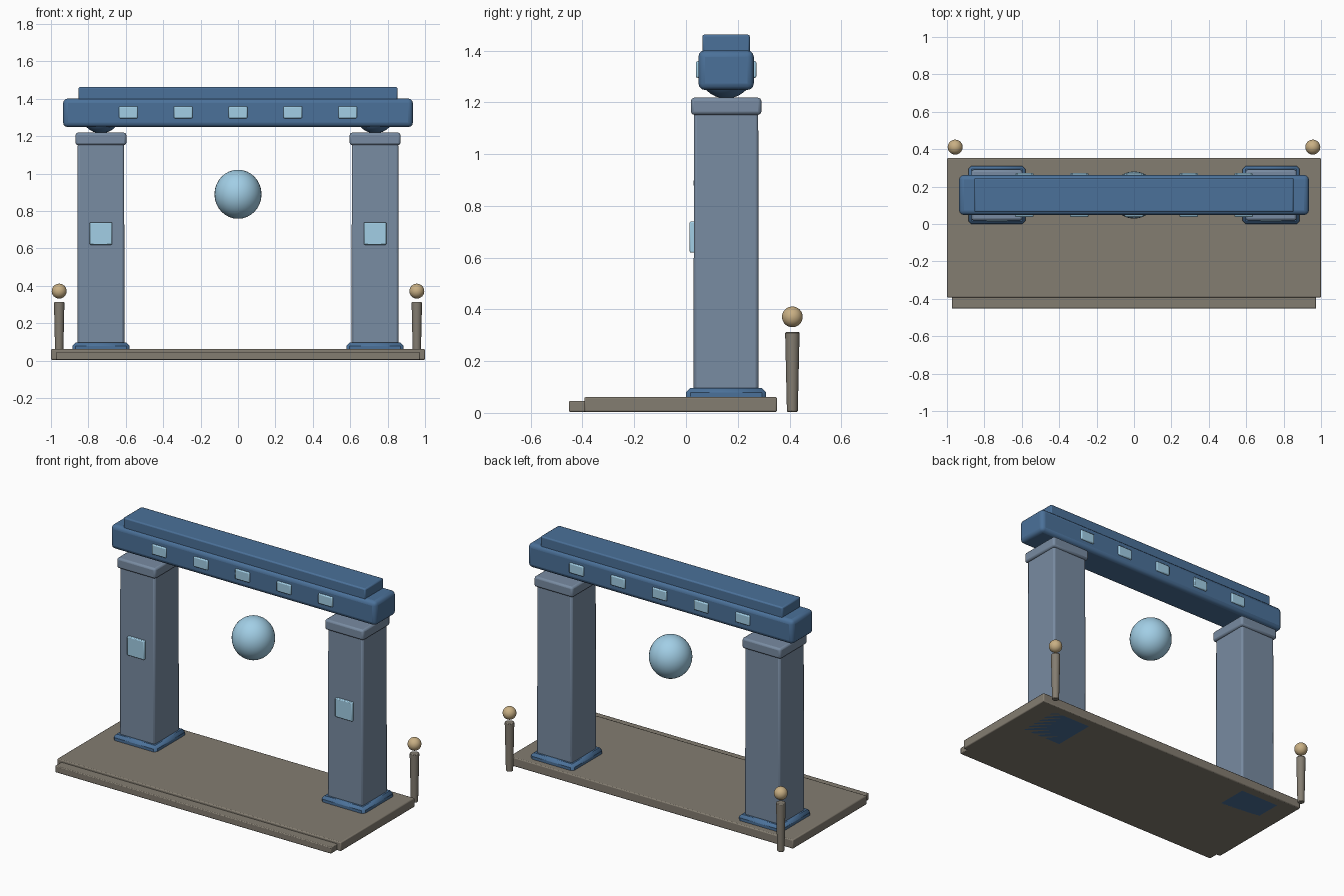
import bpy, math

if "Cube" in bpy.data.objects:
    bpy.data.objects.remove(bpy.data.objects["Cube"])

CY = 0.155      # depth centre of the gate
PX = 0.733      # pillar offset from centre
BASE = 0.004


def mat(name, rgb):
    m = bpy.data.materials.new(name)
    m.diffuse_color = (*rgb, 1)
    m.use_nodes = True
    m.node_tree.nodes["Principled BSDF"].inputs["Base Color"].default_value = m.diffuse_color
    return m


STONE = mat("warm_stone", (0.23, 0.205, 0.165))
SLATE = mat("slate", (0.19, 0.26, 0.36))
BLUE = mat("deep_blue", (0.07, 0.165, 0.32))
GLOW = mat("pale_glow", (0.36, 0.62, 0.79))
BRASS = mat("brass", (0.58, 0.43, 0.23))


def finish(name, m, bevel=0, segments=2):
    o = bpy.context.object
    o.name = name
    o.data.materials.append(m)
    bpy.ops.object.transform_apply(location=False, rotation=False, scale=True)
    if bevel:
        b = o.modifiers.new("bevel", 'BEVEL')
        b.width, b.segments, b.limit_method = bevel, segments, 'ANGLE'
    bpy.ops.object.shade_smooth_by_angle(angle=math.radians(35))
    return o


def box(name, x, y, z, m, bevel=0.008, segments=2):
    """Box from (min, max) pairs."""
    bpy.ops.mesh.primitive_cube_add(size=1, location=[sum(p) / 2 for p in (x, y, z)])
    bpy.context.object.scale = [p[1] - p[0] for p in (x, y, z)]
    return finish(name, m, bevel, segments)


def ball(name, loc, r, m, stretch=1):
    bpy.ops.mesh.primitive_uv_sphere_add(segments=32, ring_count=16, radius=r, location=loc)
    bpy.context.object.scale.z = stretch
    return finish(name, m)


def around(c, half):
    return (c - half, c + half)


# Floor slab and front step
box("platform", (-1, 1), (-0.393, 0.352), (BASE, 0.061), STONE, 0.006)
box("front_step", (-0.973, 0.973), (-0.453, -0.30), (BASE, 0.046), STONE, 0.005)

# Paired pillars, fittings and lamp posts
for side, s in (("left", -1), ("right", 1)):
    x = s * PX
    box(side + "_plinth", around(x, 0.153), around(CY, 0.155), (BASE, 0.096), BLUE, 0.017, 1)
    shaft = box(side + "_pillar", around(x, 0.126), around(CY, 0.126), (0.03, 1.16), SLATE, 0.012)
    for v in shaft.data.vertices:      # slight taper
        if v.co.z > 0:
            v.co.x *= 0.985
            v.co.y *= 0.985
    box(side + "_capital", around(x, 0.136), around(CY, 0.136), (1.152, 1.218), SLATE, 0.012)
    ball(side + "_bearing", (x, CY, 1.322), 0.107, BLUE)
    box(side + "_pillar_panel", around(x, 0.06), (0.014, 0.05), around(0.679, 0.06), GLOW, 0.005)
    # Lamp post and its floating ball
    px = s * 0.956
    bpy.ops.mesh.primitive_cone_add(vertices=20, radius1=0.021, radius2=0.028,
                                    depth=0.308, location=(px, 0.411, 0.158))
    finish(side + "_lamp_post", STONE, 0.004)
    ball(side + "_lamp_ball", (px, 0.411, 0.371), 0.04, BRASS)

# Lintel with top slab
box("lintel", around(0, 0.935), around(CY, 0.107), (1.248, 1.401), BLUE, 0.025, 3)
box("top_slab", around(0, 0.853), around(CY, 0.092), (1.39, 1.462), BLUE, 0.008)

# Glowing inlays that pass through the lintel
for i in range(5):
    box(f"lintel_inlay_{i + 1}", around((i - 2) * 0.293, 0.05), around(CY, 0.117),
        around(1.327, 0.032), GLOW, 0.006)

# Hanging orb
ball("orb", (0, CY, 0.889), 0.126, GLOW, 1.04)
